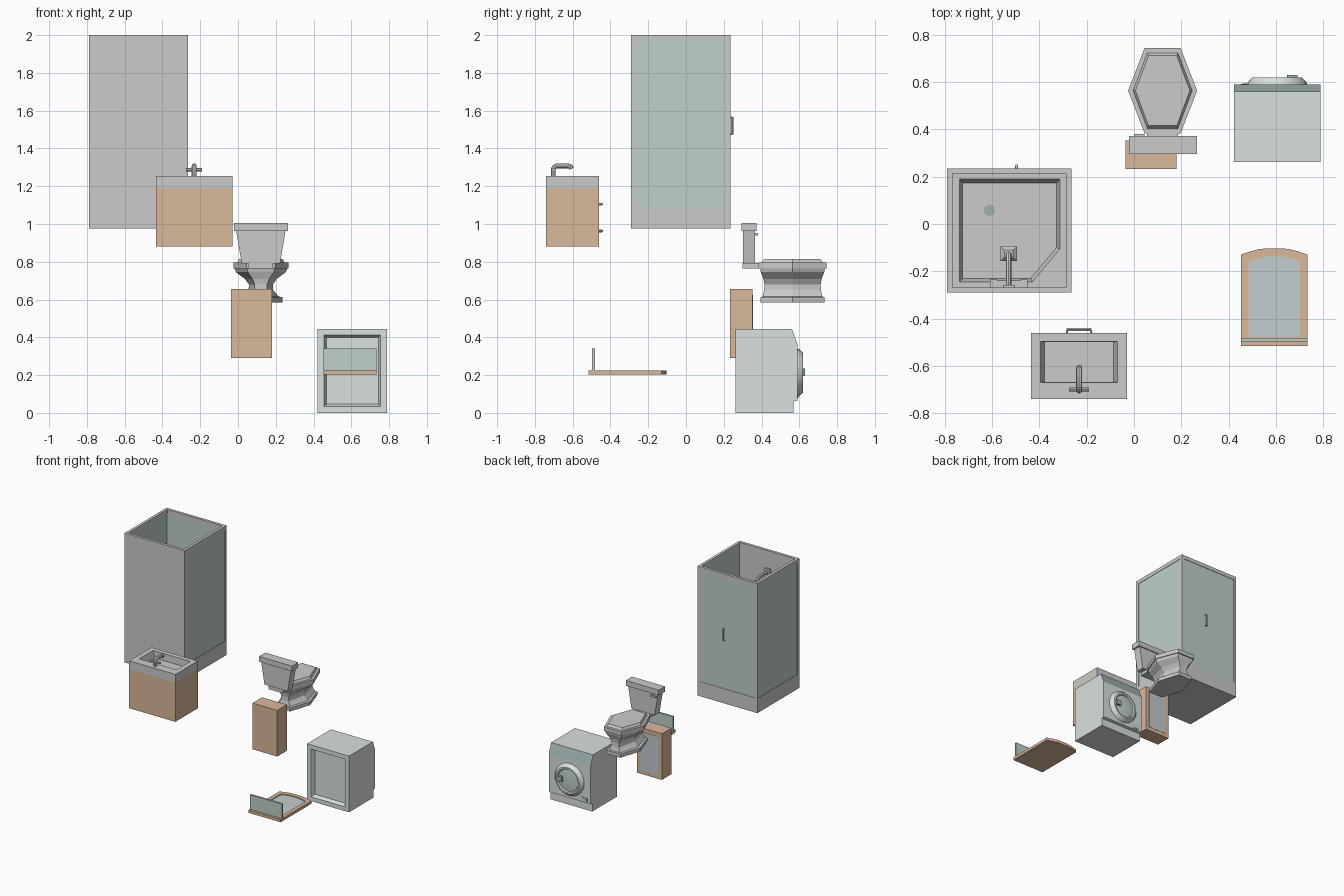
import bpy, bmesh, math
from mathutils import Vector

if "Cube" in bpy.data.objects:
    bpy.data.objects.remove(bpy.data.objects["Cube"])


def material(name, rgb):
    m = bpy.data.materials.new(name)
    m.diffuse_color = (*rgb, 1)
    m.use_nodes = True
    m.node_tree.nodes["Principled BSDF"].inputs["Base Color"].default_value = m.diffuse_color
    return m


WOOD = material("wood", (0.70, 0.48, 0.33))
GLASS = material("glass", (0.53, 0.63, 0.58))
MIRROR = material("mirror", (0.55, 0.61, 0.63))
WHITE = material("white", (0.70, 0.75, 0.73))
TEAL = material("teal", (0.35, 0.45, 0.44))


def loft(name, rings, mat=None):
    """Skin a stack of equal-length point rings and cap both ends."""
    bm = bmesh.new()
    rows = [[bm.verts.new(p) for p in r] for r in rings]
    n = len(rows[0])
    for a, b in zip(rows, rows[1:]):
        for i in range(n):
            j = (i + 1) % n
            bm.faces.new((a[i], a[j], b[j], b[i]))
    bm.faces.new(rows[0][::-1])
    bm.faces.new(rows[-1])
    bmesh.ops.recalc_face_normals(bm, faces=bm.faces)
    me = bpy.data.meshes.new(name)
    bm.to_mesh(me)
    bm.free()
    ob = bpy.data.objects.new(name, me)
    bpy.context.collection.objects.link(ob)
    if mat:
        me.materials.append(mat)
    return ob


def rect(x0, x1, y0, y1, z):
    return [(x0, y0, z), (x1, y0, z), (x1, y1, z), (x0, y1, z)]


def box(name, x0, x1, y0, y1, z0, z1, mat=None):
    return loft(name, [rect(x0, x1, y0, y1, z0), rect(x0, x1, y0, y1, z1)], mat)


def at_z(pts, z):
    return [(x, y, z) for x, y in pts]


def tube(name, path, r, axis, n=8, mat=None):
    """Round tube along a flat path; axis is the normal of the path plane."""
    pts, axis, rings = [Vector(p) for p in path], Vector(axis), []
    for i, p in enumerate(pts):
        t = (pts[min(i + 1, len(pts) - 1)] - pts[max(i - 1, 0)]).normalized()
        side = t.cross(axis)
        rings.append([p + r * (math.cos(a) * axis + math.sin(a) * side)
                      for a in (math.tau * k / n for k in range(n))])
    return loft(name, rings, mat)


def lathe_y(name, cx, cz, profile, n=24, mat=None):
    return loft(name, [[(cx + r * math.cos(math.tau * k / n), y, cz + r * math.sin(math.tau * k / n))
                        for k in range(n)] for r, y in profile], mat)


def handle(name, x0, x1, y, out, z, r):
    tube(name, [(x0, y, z), (x0, y + out, z), (x1, y + out, z), (x1, y, z)], r, (0, 0, 1), 6)


# shower tray with a clipped corner
X0, X1, Y0, Y1, T = -0.79, -0.265, -0.29, 0.235, 0.022
outer = [(X0, Y1), (X0, Y0), (-0.43, Y0), (X1, Y0), (X1, -0.105), (X1, Y1)]
lip = [(-0.738, 0.19), (-0.738, -0.245), (-0.43, -0.245), (-0.372, -0.175), (-0.313, -0.105), (-0.313, 0.19)]
floor = [(-0.725, 0.173), (-0.725, -0.23), (-0.437, -0.23), (-0.382, -0.165), (-0.327, -0.10), (-0.327, 0.173)]
loft("shower_tray", [at_z(outer, 0.975), at_z(outer, 1.09), at_z(lip, 1.09), at_z(floor, 1.04)])
loft("shower_drain", [[(-0.612 + 0.026 * math.cos(k * math.pi / 3 + math.pi / 6),
                        0.058 + 0.026 * math.sin(k * math.pi / 3 + math.pi / 6), z) for k in range(6)]
                      for z in (1.038, 1.044)], TEAL)

# shower wall, posts, rails and glass
box("shower_wall", X0, X1, Y0, Y0 + T, 1.09, 2.0)
for s, x in (("left", X0), ("right", X1 - T)):
    box("shower_post_" + s, x, x + T, Y1 - T, Y1, 1.09, 2.0)
    box("shower_front_post_" + s, x, x + T, Y0 + T, Y0 + T + 0.004, 1.09, 2.0)
    box("shower_rail_" + s, x, x + T, Y0 + T, Y1 - T, 1.97, 2.0)
    box("shower_glass_" + s, x + 0.003, x + T - 0.003, Y0 + T, Y1 - T, 1.09, 1.97, GLASS)
box("shower_door_rail", X0 + T, X1 - T, Y1 - T, Y1, 1.97, 2.0)
box("shower_door_glass", X0 + T, X1 - T, Y1 - T + 0.003, Y1 - 0.003, 1.09, 1.97, GLASS)
tube("shower_door_handle", [(-0.497, Y1 - 0.005, 1.475), (-0.497, Y1 + 0.01, 1.475),
                            (-0.497, Y1 + 0.01, 1.565), (-0.497, Y1 - 0.005, 1.565)], 0.007, (1, 0, 0), 6)

# shower head and mixer on the solid wall
WY = Y0 + T
box("shower_head_plate", -0.555, -0.505, WY, WY + 0.01, 1.81, 1.86)
tube("shower_arm", [(-0.53, WY, 1.835), (-0.53, -0.16, 1.835), (-0.53, -0.125, 1.81)], 0.012, (1, 0, 0))
loft("shower_head", [rect(-0.565, -0.495, -0.157, -0.095, 1.79), rect(-0.565, -0.495, -0.157, -0.095, 1.80),
                     rect(-0.548, -0.512, -0.142, -0.11, 1.815)])
box("shower_mixer", -0.58, -0.48, WY, WY + 0.03, 1.44, 1.465)
for s, x in (("left", -0.61), ("right", -0.48)):
    box("mixer_knob_" + s, x, x + 0.03, WY, WY + 0.034, 1.435, 1.47)

# vanity cabinet, basin and drawer handles
box("vanity_cabinet", -0.435, -0.03, -0.74, -0.46, 0.88, 1.19, WOOD)
V = (-0.435, -0.03, -0.74, -0.46)
loft("vanity_basin", [rect(*V, 1.19), rect(*V, 1.255), rect(-0.395, -0.07, -0.67, -0.497, 1.255),
                      rect(-0.378, -0.087, -0.668, -0.499, 1.2)])
for s, z in (("upper", 1.105), ("lower", 0.963)):
    handle("drawer_handle_" + s, -0.283, -0.182, -0.462, 0.016, z, 0.007)

# basin tap
TX = -0.232
tube("tap_spout", [(TX, -0.703, 1.25), (TX, -0.703, 1.29), (TX, -0.696, 1.302), (TX, -0.683, 1.308),
                   (TX, -0.625, 1.308), (TX, -0.612, 1.304), (TX, -0.607, 1.292)], 0.013, (1, 0, 0))
tube("tap_handles", [(TX - 0.042, -0.7, 1.287), (TX + 0.042, -0.7, 1.287)], 0.009, (0, 0, 1))


# toilet bowl, seat lid and tank
CX, CY = 0.121, 0.564


def hexa(hw, hy, z, e=0.52, cy=CY):
    return [(CX + x, cy + y, z) for x, y in ((hw, 0), (hw * e, hy), (-hw * e, hy),
                                             (-hw, 0), (-hw * e, -hy), (hw * e, -hy))]


loft("toilet_bowl", [hexa(0.115, 0.17, 0.585), hexa(0.115, 0.17, 0.613), hexa(0.095, 0.158, 0.616),
                     hexa(0.065, 0.15, 0.65), hexa(0.063, 0.149, 0.68), hexa(0.085, 0.154, 0.71),
                     hexa(0.132, 0.168, 0.745), hexa(0.14, 0.172, 0.765)])
loft("toilet_seat", [hexa(0.146, 0.181, 0.765), hexa(0.146, 0.181, 0.797)])
loft("toilet_lid", [hexa(0.125, 0.16, 0.797), hexa(0.115, 0.148, 0.815)])
box("toilet_neck", 0.056, 0.186, 0.30, 0.42, 0.765, 0.793)
loft("toilet_tank", [rect(0.02, 0.222, 0.303, 0.365, 0.79), rect(-0.01, 0.252, 0.303, 0.365, 0.965)])
box("tank_lid", -0.022, 0.266, 0.295, 0.373, 0.963, 1.005)
box("flush_lever", 0.0, 0.045, 0.372, 0.381, 0.938, 0.952)
box("flush_pivot", 0.028, 0.042, 0.362, 0.373, 0.938, 0.952)

# wall cabinet with a mirror door facing the back
box("mirror_cabinet", -0.036, 0.18, 0.233, 0.353, 0.29, 0.655, WOOD)
box("cabinet_mirror", -0.006, 0.15, 0.35, 0.355, 0.32, 0.625, MIRROR)

# washing machine body with sloped control strip and recessed rear panel
side = [(0.262, 0), (0.57, 0), (0.57, 0.06), (0.59, 0.066), (0.59, 0.365), (0.56, 0.445), (0.262, 0.445)]
washer = loft("washer_body", [[(x, y, z) for y, z in side] for x in (0.422, 0.789)], WHITE)
washer.data.materials.append(TEAL)
bm = bmesh.new()
bm.from_mesh(washer.data)
for f in bm.faces:
    if f.normal.y > 0.5 and f.normal.z > 0.1:
        f.material_index = 1
rear = [f for f in bm.faces if f.normal.y < -0.9]
bmesh.ops.inset_individual(bm, faces=rear, thickness=0.048, depth=0)
bmesh.ops.inset_individual(bm, faces=rear, thickness=0.017, depth=-0.03)
bm.to_mesh(washer.data)
bm.free()

# washer door, latch and filter hatch
lathe_y("washer_door", 0.605, 0.213, [(0.128, 0.585), (0.125, 0.598), (0.105, 0.62),
                                      (0.092, 0.62), (0.086, 0.606)], mat=WHITE)
lathe_y("washer_door_glass", 0.605, 0.213, [(0.088, 0.603), (0.086, 0.61), (0.05, 0.615)], mat=GLASS)
box("washer_door_latch", 0.648, 0.692, 0.61, 0.63, 0.195, 0.235, TEAL)
box("washer_filter_hatch", 0.45, 0.505, 0.588, 0.593, 0.075, 0.105, GLASS)
box("washer_filter_pull", 0.458, 0.497, 0.592, 0.595, 0.082, 0.098, WHITE)


# arched mirror lying on its back with an upright glass shelf
def arch(x0, x1, y0, ys, yt):
    n = (0, 0.12, 0.28, 0.42, 0.58, 0.72, 0.88, 1)
    h = (0, 0.45, 0.9, 1, 1, 0.9, 0.45, 0)
    return [(x0, y0)] + [(x0 + t * (x1 - x0), ys + k * (yt - ys)) for t, k in zip(n, h)] + [(x1, y0)]


frame = arch(0.452, 0.734, -0.515, -0.13, -0.103)
inner = arch(0.485, 0.703, -0.478, -0.16, -0.136)
loft("wall_mirror_frame", [at_z(frame, 0.203), at_z(frame, 0.225), at_z(inner, 0.225), at_z(inner, 0.216)], WOOD)
loft("wall_mirror_glass", [at_z(inner, 0.214), at_z(inner, 0.219)], MIRROR)
box("mirror_shelf", 0.452, 0.734, -0.497, -0.483, 0.222, 0.34, GLASS)

# soften only the round parts
for ob in bpy.data.objects:
    if ob.name.startswith(("tap_", "washer_door", "shower_arm")):
        for p in ob.data.polygons:
            p.use_smooth = True
        ob.data.set_sharp_from_angle(angle=math.radians(35))
